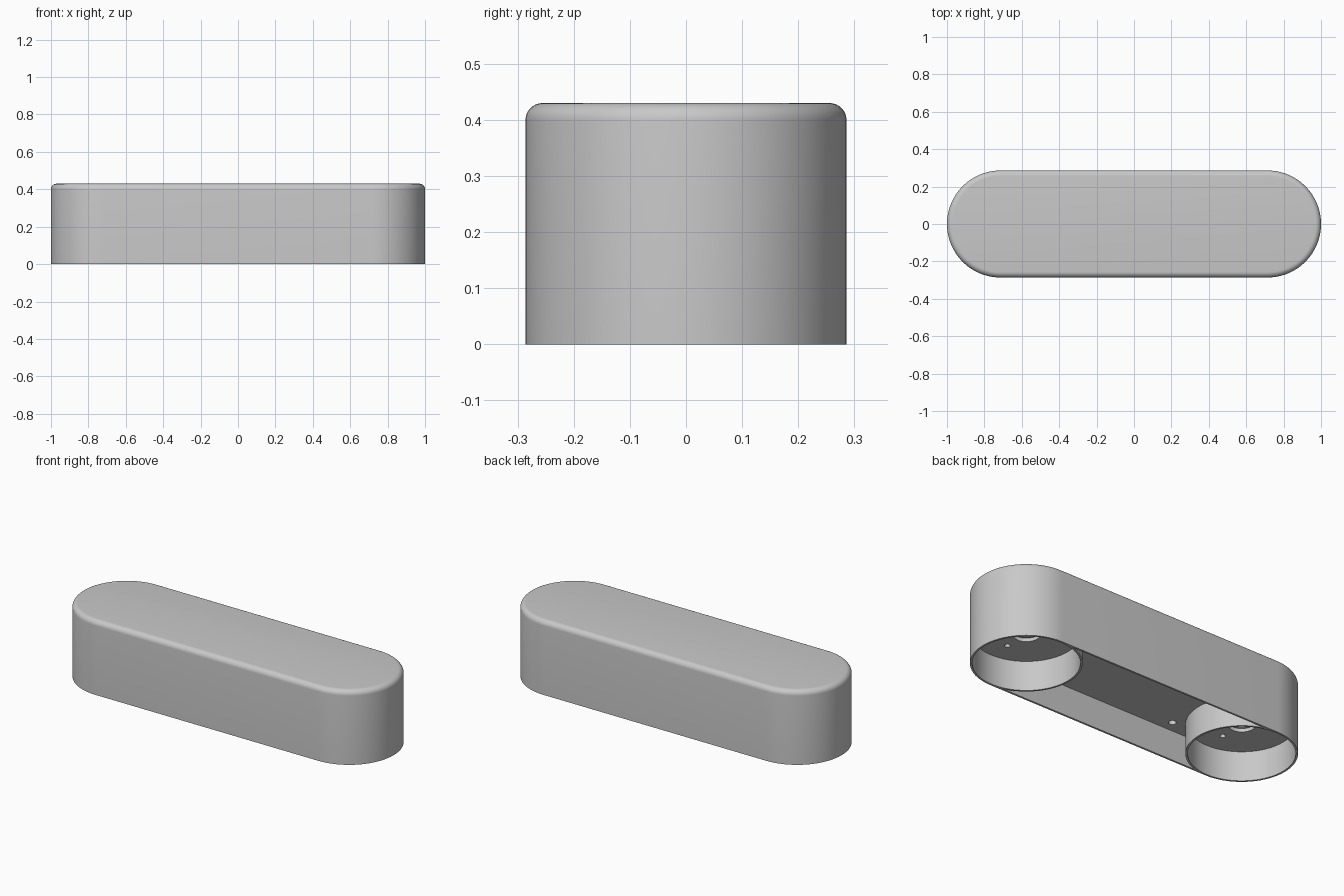
import bpy
import bmesh
from math import cos, sin, pi, asin

R = 0.286          # outer end radius
CX = 1 - R         # end centre offset
H = 0.43           # height
WALL = 0.011
FLOOR = 0.17       # underside pocket depth
FILLET = 0.03
INNER = R - WALL

cube = bpy.data.objects.get("Cube")
if cube:
    bpy.data.objects.remove(cube, do_unlink=True)

grey = bpy.data.materials.new("light grey")
grey.use_nodes = True
colour = (0.58, 0.58, 0.58, 1)
grey.diffuse_color = colour
grey.node_tree.nodes["Principled BSDF"].inputs["Base Color"].default_value = colour


def arc(cx, r, start, end, steps):
    return [(cx + r * cos(start + (end - start) * i / steps),
             r * sin(start + (end - start) * i / steps)) for i in range(steps + 1)]


def stadium(r):
    return arc(CX, r, -pi / 2, pi / 2, 36) + arc(-CX, r, pi / 2, 3 * pi / 2, 36)


def loft(name, sections):
    """Solid through a list of (outline, z) sections, capped at both ends."""
    bm = bmesh.new()
    rings = [[bm.verts.new((x, y, z)) for x, y in outline] for outline, z in sections]
    n = len(rings[0])
    for low, high in zip(rings, rings[1:]):
        for i in range(n):
            j = (i + 1) % n
            bm.faces.new((low[i], low[j], high[j], high[i]))
    bm.faces.new(rings[0][::-1])
    bm.faces.new(rings[-1])
    bmesh.ops.recalc_face_normals(bm, faces=bm.faces)
    mesh = bpy.data.meshes.new(name)
    bm.to_mesh(mesh)
    bm.free()
    mesh.materials.append(grey)
    obj = bpy.data.objects.new(name, mesh)
    bpy.context.collection.objects.link(obj)
    return obj


def cut(body, outline, bottom, top):
    cutter = loft("cutter", [(outline, bottom), (outline, top)])
    cutter.hide_render = True
    mod = body.modifiers.new("cut", 'BOOLEAN')
    mod.operation = 'DIFFERENCE'
    mod.solver = 'EXACT'
    mod.object = cutter
    bpy.context.view_layer.objects.active = body
    bpy.ops.object.modifier_apply(modifier=mod.name)
    bpy.data.objects.remove(cutter, do_unlink=True)


def bore(body, x, y, r, bottom, top, steps=24):
    circle = arc(x, r, 0, 2 * pi, steps)[:-1]
    cut(body, [(px, py + y) for px, py in circle], bottom, top)


# Outer body with rounded top edge
sections = [(stadium(R), 0)]
for i in range(9):
    a = pi / 2 * i / 8
    sections.append((stadium(R - FILLET + FILLET * cos(a)), H - FILLET + FILLET * sin(a)))
body = loft("housing", sections)

# Middle pocket, bounded by the curved outsides of the two cups
half = asin(INNER / R)
middle = arc(CX, R, pi + half, pi - half, 32) + arc(-CX, R, half, -half, 32)
cut(body, middle, -0.1, FLOOR)

# Round cups with a stepped centre hole and two small screw holes
for side in (-1, 1):
    x = side * CX
    bore(body, x, 0, INNER, -0.1, FLOOR, 72)
    bore(body, x, 0, 0.073, 0.1, FLOOR + 0.02, 32)
    bore(body, x, 0, 0.063, 0.1, 0.38, 32)
    for y in (-0.15, 0.15):
        bore(body, x, y, 0.015, 0.1, 0.3)
    # Screw holes in the middle pocket corners
    for y in (-0.21, 0.21):
        bore(body, side * 0.43, y, 0.02, 0.1, 0.3)

bpy.ops.object.select_all(action='DESELECT')
body.select_set(True)
bpy.context.view_layer.objects.active = body
bpy.ops.object.shade_smooth_by_angle(angle=pi / 6)
